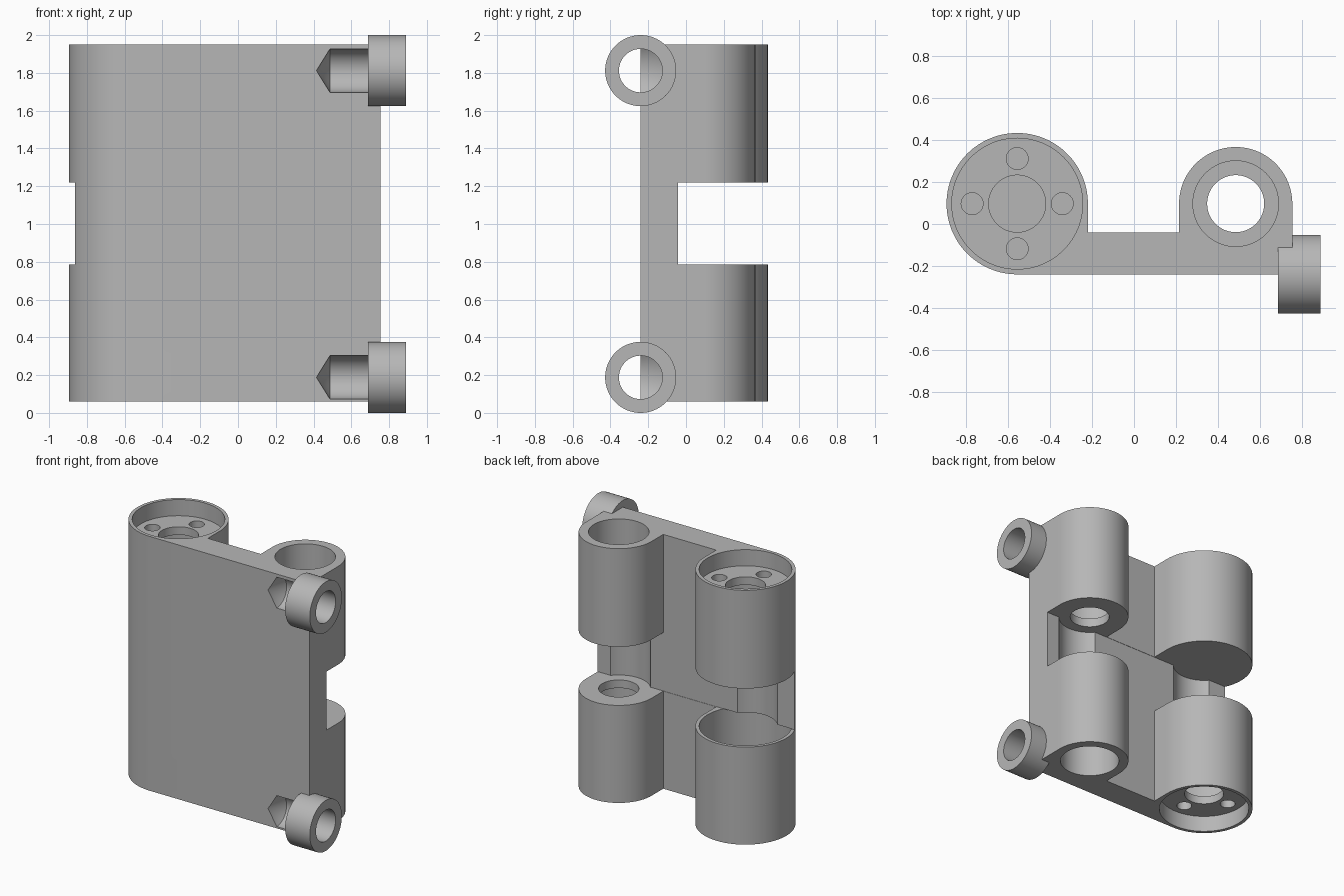
import bpy, bmesh
from math import radians, sin, cos, pi
from mathutils import Matrix

old = bpy.data.objects.get("Cube")
if old:
    bpy.data.objects.remove(old, do_unlink=True)

grey = bpy.data.materials.new("plain grey")
grey.use_nodes = True
GREY = (0.47, 0.47, 0.47, 1)
grey.diffuse_color = GREY
grey.node_tree.nodes["Principled BSDF"].inputs["Base Color"].default_value = GREY

SEGMENTS = 96
BOTTOM, TOP = 0.06, 1.95
GAP_LOW, GAP_HIGH = 0.785, 1.22
MIDDLE = (BOTTOM + TOP) / 2
FRONT, BACK = -0.24, -0.04           # plate faces
BIG_X, SMALL_X, CENTRE_Y = -0.557, 0.485, 0.097
BIG_R, SMALL_R = 0.337, 0.27
GROOVE_R = 0.215


def to_object(name, bm):
    bmesh.ops.recalc_face_normals(bm, faces=bm.faces[:])
    mesh = bpy.data.meshes.new(name)
    bm.to_mesh(mesh)
    bm.free()
    mesh.materials.append(grey)
    obj = bpy.data.objects.new(name, mesh)
    bpy.context.collection.objects.link(obj)
    return obj


def arc(x, y, r, start, end, steps=64):
    angles = [radians(start + (end - start) * i / steps) for i in range(steps + 1)]
    return [(x + r * cos(a), y + r * sin(a)) for a in angles]


def prism(name, outline, z0, z1):
    bm = bmesh.new()
    face = bm.faces.new([bm.verts.new((x, y, z0)) for x, y in outline])
    new = bmesh.ops.extrude_face_region(bm, geom=[face])["geom"]
    verts = [v for v in new if isinstance(v, bmesh.types.BMVert)]
    bmesh.ops.translate(bm, verts=verts, vec=(0, 0, z1 - z0))
    return to_object(name, bm)


def cylinder(name, x, y, r, z0, z1):
    bm = bmesh.new()
    bmesh.ops.create_cone(bm, cap_ends=True, segments=SEGMENTS, radius1=r, radius2=r,
                          depth=abs(z1 - z0),
                          matrix=Matrix.Translation((x, y, (z0 + z1) / 2)))
    return to_object(name, bm)


def rod_along_x(name, z, r, x0, x1, tip=0):
    """Cylinder along x; a tip makes its inner end a drill point."""
    bm = bmesh.new()
    bmesh.ops.create_cone(bm, cap_ends=True, cap_tris=tip > 0, segments=SEGMENTS,
                          radius1=r, radius2=r, depth=x1 - x0)
    for v in bm.verts:
        if v.co.xy.length < r / 2 and v.co.z < 0:
            v.co.z -= tip
    place = Matrix.Translation(((x0 + x1) / 2, FRONT, z)) @ Matrix.Rotation(pi / 2, 4, "Y")
    bmesh.ops.transform(bm, matrix=place, verts=bm.verts[:])
    return to_object(name, bm)


def combine(target, tool, operation):
    mod = target.modifiers.new(operation.title(), "BOOLEAN")
    mod.operation, mod.solver, mod.object = operation, "EXACT", tool
    bpy.context.view_layer.objects.active = target
    bpy.ops.object.modifier_apply(modifier=mod.name)
    bpy.data.objects.remove(tool, do_unlink=True)


# Body: front plate with a wide and a narrow barrel on its back
outline = [(BIG_X, FRONT), (SMALL_X + SMALL_R, FRONT)]
outline += arc(SMALL_X, CENTRE_Y, SMALL_R, 0, 180)
outline += [(SMALL_X - SMALL_R, BACK), (BIG_X + BIG_R, BACK)]
outline += arc(BIG_X, CENTRE_Y, BIG_R, 0, 270, 96)[:-1]
body = prism("bracket_body", outline, BOTTOM, TOP)

# Middle gap, with a shallow round groove behind each barrel
half = 40.4
gap = [(-1.2, BACK)]
for x in (BIG_X, SMALL_X):
    gap += arc(x, CENTRE_Y, GROOVE_R, 180 + half, 360 - half, 32)
gap += [(1.2, BACK), (1.2, 1), (-1.2, 1)]
combine(body, prism("gap_cutter", gap, GAP_LOW, GAP_HIGH), "DIFFERENCE")

# Bores, the same at both ends
RECESS, WEB = 0.12, 0.06
for flip in (False, True):
    def drill(x, y, r, z0, z1):
        if flip:
            z0, z1 = 2 * MIDDLE - z1, 2 * MIDDLE - z0
        combine(body, cylinder("bore_cutter", x, y, r, z0, z1), "DIFFERENCE")

    web_low, web_high = BOTTOM + RECESS, BOTTOM + RECESS + WEB
    # wide barrel: end recess, inner bore, and holes through the web between
    drill(BIG_X, CENTRE_Y, 0.312, BOTTOM - 0.1, web_low)
    drill(BIG_X, CENTRE_Y, 0.312, web_high, GAP_LOW + 0.001)
    drill(BIG_X, CENTRE_Y, 0.136, web_low - 0.03, web_high + 0.03)
    for i in range(4):
        a = i * pi / 2
        drill(BIG_X + GROOVE_R * cos(a), CENTRE_Y + GROOVE_R * sin(a), 0.052,
              web_low - 0.03, web_high + 0.03)
    # narrow barrel: deep bore with a smaller hole next to the gap
    drill(SMALL_X, CENTRE_Y, 0.204, BOTTOM - 0.1, GAP_LOW - WEB)
    drill(SMALL_X, CENTRE_Y, 0.136, GAP_LOW - WEB - 0.03, GAP_LOW + 0.03)

# Side rings with pointed drilled pockets running into the plate
RING_R = 0.188
for z in (RING_R, 2 - RING_R):
    combine(body, rod_along_x("side_ring", z, RING_R, 0.687, 0.89), "UNION")
    combine(body, rod_along_x("pocket_cutter", z, 0.115, 0.487, 1.1, tip=0.072), "DIFFERENCE")

bpy.ops.object.select_all(action="DESELECT")
body.select_set(True)
bpy.context.view_layer.objects.active = body
bpy.ops.object.shade_smooth_by_angle(angle=radians(25))
